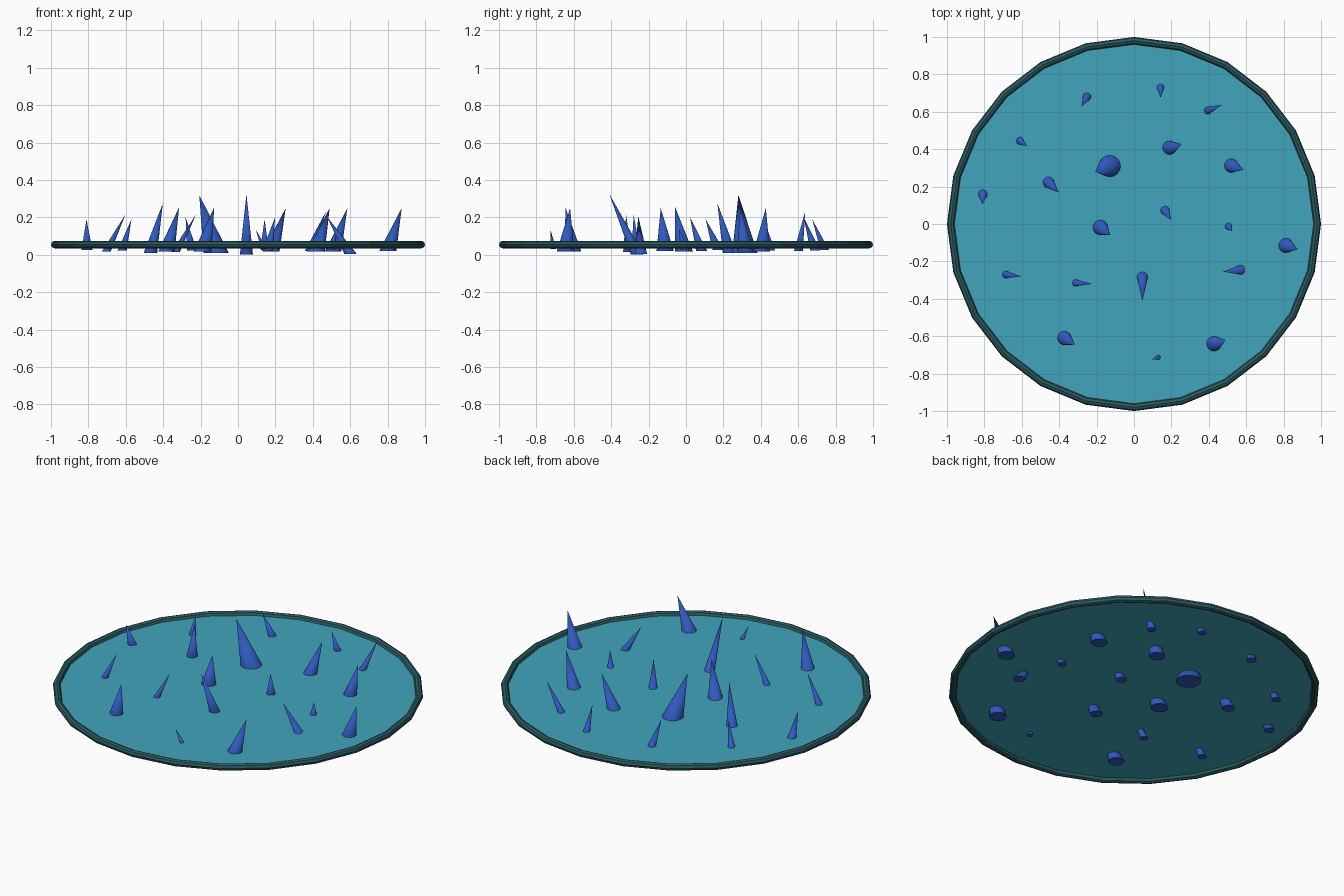
import bpy, bmesh
from math import cos, sin, pi
from mathutils import Vector

if "Cube" in bpy.data.objects:
    bpy.data.objects.remove(bpy.data.objects["Cube"])

Z = 0.055  # height of the disc plane


def material(name, color):
    m = bpy.data.materials.new(name)
    m.diffuse_color = color
    m.use_nodes = True
    m.node_tree.nodes["Principled BSDF"].inputs["Base Color"].default_value = m.diffuse_color
    return m


WATER = material("teal", (0.053, 0.376, 0.503, 1))
RIM = material("dark_teal", (0.025, 0.105, 0.12, 1))
BLUE = material("blue", (0.03, 0.1, 0.5, 1))


def finish(name, bm, mat):
    bmesh.ops.recalc_face_normals(bm, faces=bm.faces)
    me = bpy.data.meshes.new(name)
    bm.to_mesh(me)
    bm.free()
    me.materials.append(mat)
    ob = bpy.data.objects.new(name, me)
    bpy.context.collection.objects.link(ob)
    return ob


# Flat disc, 24 sides
bm = bmesh.new()
bm.faces.new([bm.verts.new((0.98 * cos(i * pi / 12), 0.98 * sin(i * pi / 12), Z))
              for i in range(24)])
finish("disc", bm, WATER)

# Round rim around the disc
bpy.ops.mesh.primitive_torus_add(major_segments=24, minor_segments=8,
                                 major_radius=0.98, minor_radius=0.02,
                                 location=(0, 0, Z))
rim = bpy.context.object
rim.name = "rim"
rim.data.materials.append(RIM)


# Leaning spike: level round base, tip pushed sideways
def spike(index, x, y, r, tx, ty, tz, bz):
    tip = Vector((tx, ty, tz))
    grow = (tz - bz) / (tz - Z)          # from the disc plane down to the base
    base = tip + (Vector((x, y, Z)) - tip) * grow
    r *= grow
    n = 16
    bm = bmesh.new()
    ring = [bm.verts.new(base + Vector((r * cos(2 * pi * i / n), r * sin(2 * pi * i / n), 0)))
            for i in range(n)]
    top = bm.verts.new(tip)
    bm.faces.new(ring)
    for i in range(n):
        bm.faces.new((ring[i], ring[(i + 1) % n], top)).smooth = True
    ob = finish(f"spike_{index:02d}", bm, BLUE)
    for e in ob.data.edges:              # keep the base edge crisp
        e.use_edge_sharp = abs(sum(ob.data.vertices[v].co.z for v in e.vertices) / 2 - bz) < 1e-5


# centre and radius at disc level, tip, base height
SPIKES = [
    (-.252, .68, .022, -.28, .63, .20, .022), (.142, .73, .019, .142, .675, .19, .025),
    (.395, .607, .020, .47, .637, .23, .02), (-.61, .445, .020, -.57, .415, .19, .022),
    (-.13, .31, .058, -.207, .28, .32, .01), (.19, .408, .037, .255, .427, .25, .018),
    (.52, .312, .037, .585, .29, .25, .018), (-.457, .222, .030, -.402, .168, .275, .01),
    (-.808, .16, .024, -.81, .105, .19, .025), (.166, .072, .024, .198, .022, .20, .02),
    (-.18, -.018, .040, -.127, -.058, .255, .018), (.505, -.013, .018, .525, -.038, .14, .03),
    (.812, -.115, .039, .875, -.135, .25, .02), (-.685, -.27, .019, -.602, -.28, .215, .018),
    (-.312, -.315, .018, -.225, -.32, .215, .015), (.57, -.245, .025, .475, -.255, .205, .005),
    (.045, -.285, .029, .045, -.41, .325, .003), (-.372, -.61, .037, -.315, -.645, .255, .018),
    (.428, -.64, .040, .49, -.62, .25, .018), (.13, -.713, .012, .095, -.725, .135, .032),
]
for i, s in enumerate(SPIKES, 1):
    spike(i, *s)
